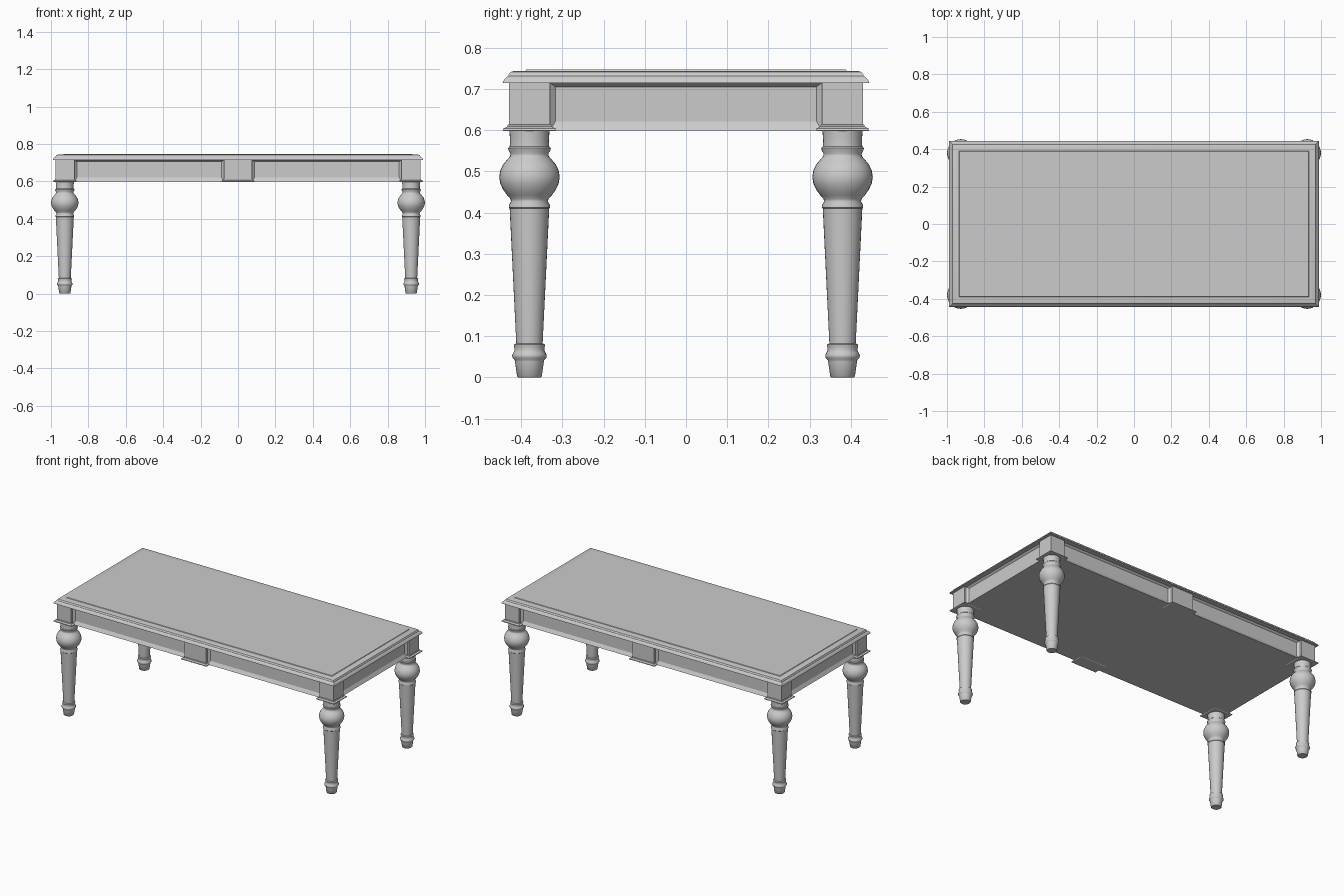
import bpy, bmesh, math
from mathutils import Matrix, Vector

cube = bpy.data.objects.get("Cube")
if cube:
    bpy.data.objects.remove(cube, do_unlink=True)

grey = bpy.data.materials.new("light_grey")
grey.use_nodes = True
grey.diffuse_color = (0.6, 0.6, 0.6, 1)
grey.node_tree.nodes["Principled BSDF"].inputs["Base Color"].default_value = (0.6, 0.6, 0.6, 1)


def loft(name, rings, matrix=Matrix(), angle=25):
    """Join closed rings of points into a capped solid."""
    bm = bmesh.new()
    loops = [[bm.verts.new(matrix @ Vector(p)) for p in ring] for ring in rings]
    for a, b in zip(loops, loops[1:]):
        for i in range(len(a)):
            j = (i + 1) % len(a)
            bm.faces.new((a[i], a[j], b[j], b[i]))
    bm.faces.new(loops[0])
    bm.faces.new(loops[-1])
    bmesh.ops.recalc_face_normals(bm, faces=bm.faces)
    mesh = bpy.data.meshes.new(name)
    bm.to_mesh(mesh)
    bm.free()
    mesh.materials.append(grey)
    mesh.shade_smooth()
    mesh.set_sharp_from_angle(angle=math.radians(angle))
    obj = bpy.data.objects.new(name, mesh)
    bpy.context.collection.objects.link(obj)
    return obj


def rect(hx, hy, z, cx=0, cy=0):
    return [(cx + sx * hx, cy + sy * hy, z)
            for sx, sy in ((-1, -1), (1, -1), (1, 1), (-1, 1))]


def circle(r, z, cx, cy, n=32):
    return [(cx + r * math.cos(math.tau * i / n),
             cy + r * math.sin(math.tau * i / n), z) for i in range(n)]


# Table top with a stepped, rounded moulding (inset from edge, height)
top_profile = [(0, 0.715), (0.001, 0.719), (0.007, 0.727), (0.014, 0.732),
               (0.015, 0.736), (0.019, 0.741), (0.027, 0.744), (0.055, 0.744), (0.057, 0.747)]
loft("table_top", [rect(0.99 - d, 0.445 - d, z) for d, z in top_profile])

# Solid core behind the panels
loft("apron_core", [rect(0.95, 0.402, z) for z in (0.6, 0.716)])


# Recessed panels with a sloped frame, facing outward
def panel(name, half, offset, distance, turn):
    rings = [rect(half, 0.0575, 0, offset, 0.6575),
             rect(half, 0.0575, distance, offset, 0.6575),
             rect(half - 0.013, 0.042, distance - 0.012, offset, 0.6635)]
    rings[0] = [(x, y, distance - 0.03) for x, y, z in rings[0]]
    loft(name, rings, Matrix.Rotation(turn, 4, 'Z') @ Matrix.Rotation(math.pi / 2, 4, 'X'))


for side, turn in (("front", 0), ("back", math.pi)):
    for end, s in (("a", -1), ("b", 1)):
        panel(f"{side}_panel_{end}", 0.4, s * 0.475, 0.416, turn)
panel("left_panel", 0.33, 0, 0.963, math.pi / 2)
panel("right_panel", 0.33, 0, 0.963, -math.pi / 2)


# Blocks with a flared base moulding
def block(name, hx, hy, cx, cy):
    flare = [(0.012, 0.598), (0.015, 0.600), (0.014, 0.604), (0.004, 0.609),
             (0.003, 0.613), (0, 0.614), (0, 0.716)]
    loft(name, [rect(hx + d, hy + d, z, cx, cy) for d, z in flare])


for side, s in (("front", -1), ("back", 1)):
    block(f"{side}_centre_block", 0.075, 0.03, 0, s * 0.4)

# Turned legs under the corner blocks (radius, height)
leg_profile = [(0.027, 0), (0.030, 0.003), (0.035, 0.038), (0.036, 0.043),
               (0.041, 0.048), (0.042, 0.054), (0.039, 0.060), (0.036, 0.066),
               (0.037, 0.074), (0.038, 0.080), (0.032, 0.083), (0.048, 0.410),
               (0.050, 0.412), (0.050, 0.418), (0.045, 0.427), (0.046, 0.433),
               (0.054, 0.442), (0.064, 0.456), (0.071, 0.471), (0.0735, 0.486),
               (0.071, 0.502), (0.064, 0.517), (0.054, 0.529), (0.047, 0.537),
               (0.046, 0.543), (0.051, 0.552), (0.052, 0.557), (0.048, 0.561),
               (0.047, 0.575), (0.049, 0.601)]
for end, sx in (("left", 1), ("right", -1)):
    for side, sy in (("front", -1), ("back", 1)):
        block(f"{side}_{end}_corner_block", 0.05, 0.05, sx * 0.925, sy * 0.38)
        loft(f"{side}_{end}_leg",
             [circle(r, z, sx * 0.926, sy * 0.38) for r, z in leg_profile], angle=40)
